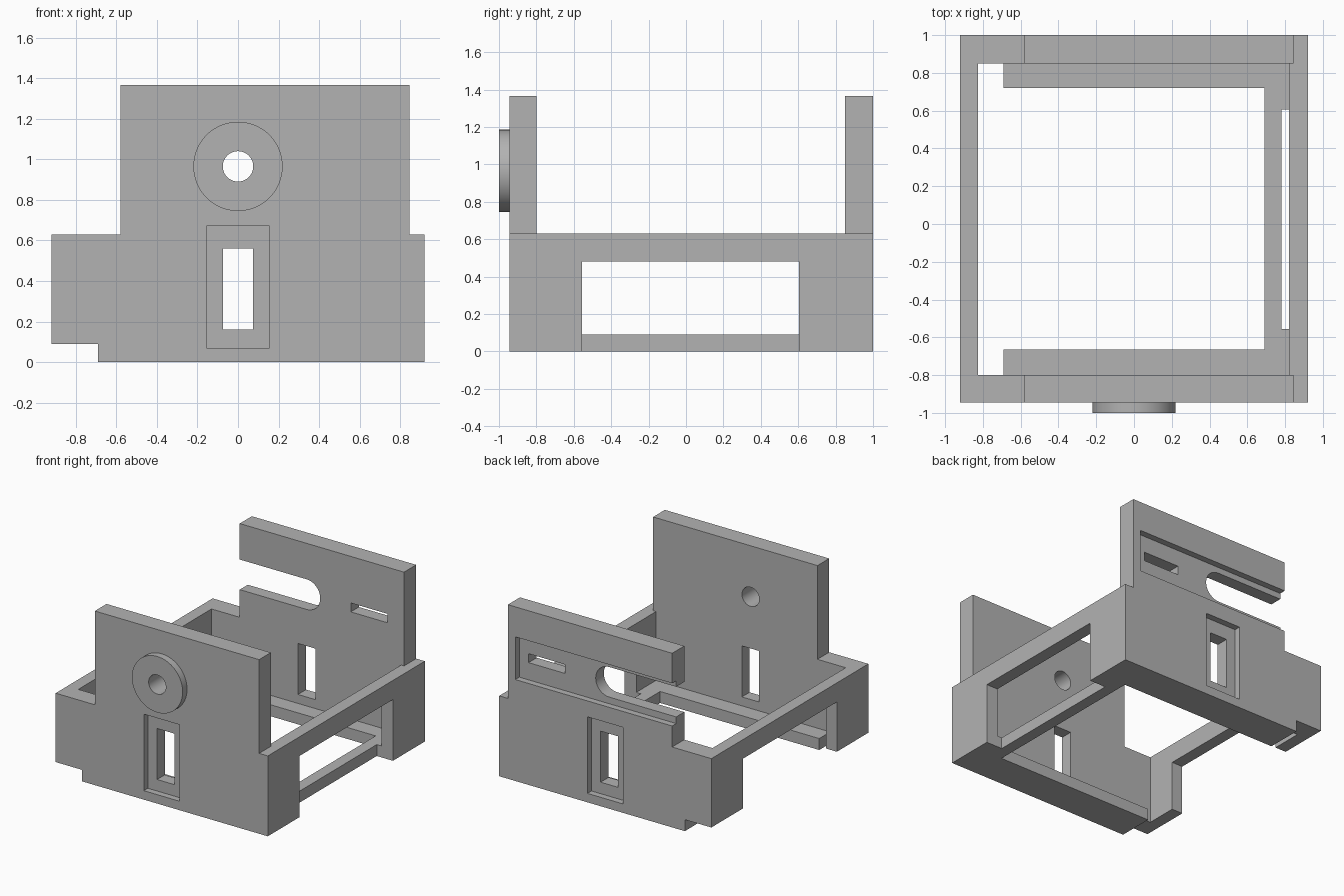
import bpy, bmesh
from math import sin, cos, pi

cube = bpy.data.objects.get("Cube")
if cube:
    bpy.data.objects.remove(cube, do_unlink=True)

grey = bpy.data.materials.new("plain grey")
grey.use_nodes = True
colour = (0.45, 0.45, 0.45, 1)
grey.diffuse_color = colour
grey.node_tree.nodes["Principled BSDF"].inputs["Base Color"].default_value = colour


def prism(name, profile, y0, y1):
    """Extrude an (x, z) profile from y0 to y1."""
    bm = bmesh.new()
    face = bm.faces.new([bm.verts.new((x, y0, z)) for x, z in profile])
    out = bmesh.ops.extrude_face_region(bm, geom=[face])
    verts = [v for v in out["geom"] if isinstance(v, bmesh.types.BMVert)]
    bmesh.ops.translate(bm, verts=verts, vec=(0, y1 - y0, 0))
    bmesh.ops.recalc_face_normals(bm, faces=bm.faces)
    mesh = bpy.data.meshes.new(name)
    bm.to_mesh(mesh)
    bm.free()
    mesh.materials.append(grey)
    ob = bpy.data.objects.new(name, mesh)
    bpy.context.collection.objects.link(ob)
    return ob


def rect(x0, x1, z0, z1):
    return [(x0, z0), (x1, z0), (x1, z1), (x0, z1)]


def arc(r, a0, a1, n):
    return [(r * cos(a0 + (a1 - a0) * i / n), AXIS + r * sin(a0 + (a1 - a0) * i / n))
            for i in range(n + 1)]


def combine(target, tool, operation):
    tool.hide_render = True
    mod = target.modifiers.new(operation, "BOOLEAN")
    mod.operation, mod.solver, mod.object = operation, "EXACT", tool
    bpy.context.view_layer.objects.active = target
    bpy.ops.object.modifier_apply(modifier=mod.name)
    bpy.data.objects.remove(tool, do_unlink=True)


AXIS = 0.965                              # height of hole and slot centre
FRONT, BACK = -0.945, 1.0                 # outer faces of the end plates
FRONT_IN, BACK_IN = -0.8, 0.85            # inner faces of the end plates

# Full-length block with the end plate outline
frame = prism("bracket_frame", [
    (-0.69, 0), (0.92, 0), (0.92, 0.63), (0.845, 0.63), (0.845, 1.365),
    (-0.58, 1.365), (-0.58, 0.63), (-0.92, 0.63), (-0.92, 0.09), (-0.69, 0.09)],
    FRONT, BACK)

# Boss on the front plate
combine(frame, prism("front_boss", arc(0.22, 0, 2 * pi, 64)[:-1], -1, -0.9), "UNION")

cutters = [
    # Space between plates, then the cavity above the base ledge
    (rect(-1.1, 1.1, 0.63, 2), FRONT_IN, BACK_IN),
    ([(-0.825, -0.1), (-0.69, -0.1), (-0.69, 0.09), (0.82, 0.09),
      (0.82, 1), (-0.825, 1)], FRONT_IN, BACK_IN),
    # Open floor and side wall openings
    (rect(-0.75, 0.69, -0.1, 0.2), -0.665, 0.72),
    (rect(0.78, 1.1, -0.1, 0.48), -0.555, 0.605),
    (rect(-1.1, -0.75, -0.1, 0.48), -0.555, 0.605),
    # Hole through boss and front plate
    (arc(0.075, 0, 2 * pi, 48)[:-1], -1.1, -0.7),
    # Back plate: outer groove, open round-ended slot, small slot
    (rect(-0.7, 0.78, 0.795, 1.13), 0.95, 1.1),
    ([(-0.7, AXIS - 0.118)] + arc(0.118, -pi / 2, pi / 2, 32)
     + [(-0.7, AXIS + 0.118)], 0.8, 1.1),
    (rect(0.383, 0.7, 0.93, 1.0), 0.8, 1.1),
]
# Stepped windows in both plates
for inner, outer, step in ((-0.7, -1.1, FRONT + 0.05), (0.75, 1.1, BACK - 0.05)):
    cutters.append((rect(-0.155, 0.155, 0.07, 0.67), min(outer, step), max(outer, step)))
    cutters.append((rect(-0.075, 0.075, 0.16, 0.56), min(inner, outer), max(inner, outer)))

for profile, y0, y1 in cutters:
    combine(frame, prism("cutter", profile, y0, y1), "DIFFERENCE")

# Smooth the round parts, keep the edges sharp
bpy.ops.object.select_all(action="DESELECT")
frame.select_set(True)
bpy.context.view_layer.objects.active = frame
bpy.ops.object.shade_smooth_by_angle()
